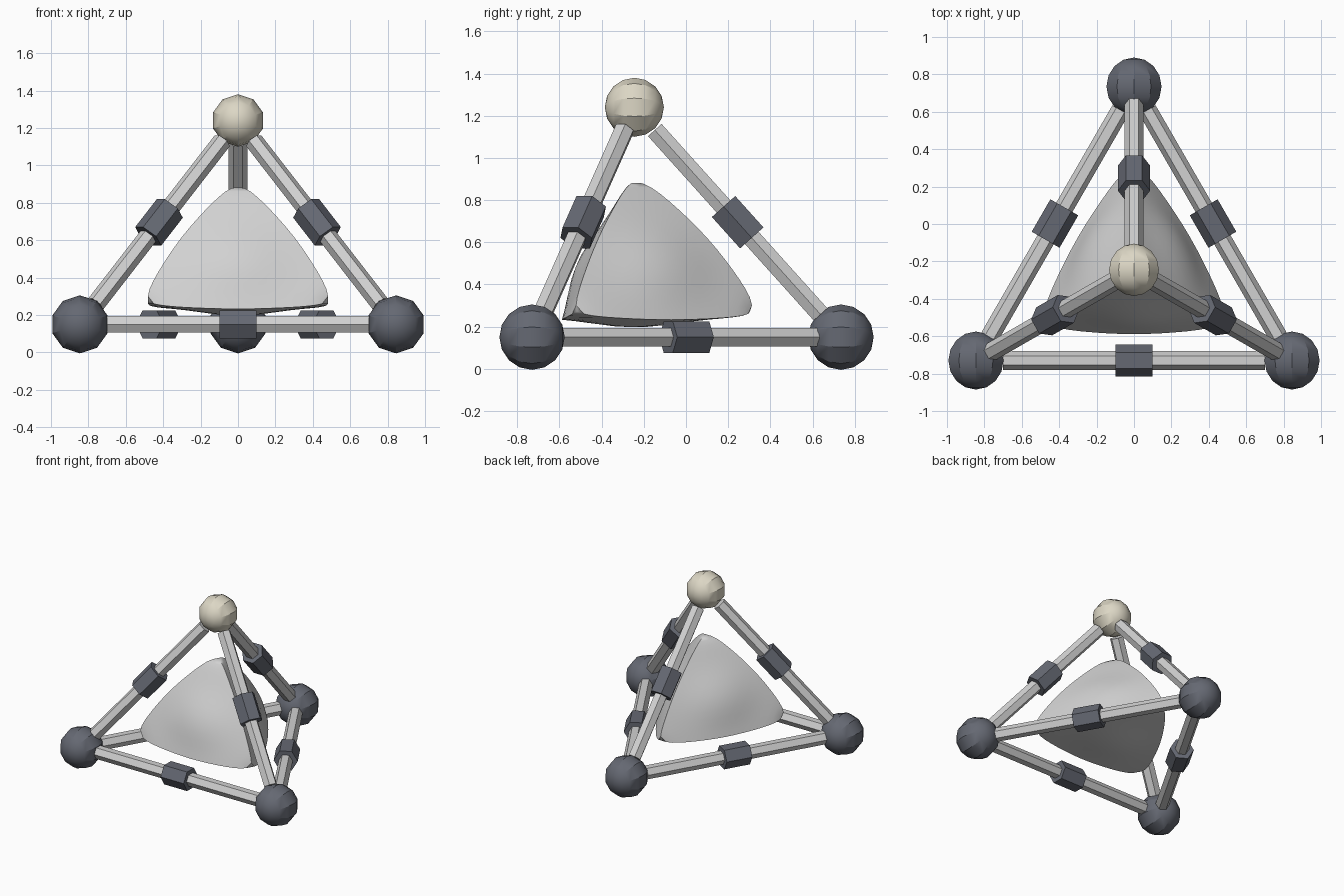
import bpy, bmesh, math
from mathutils import Vector, Matrix

cube = bpy.data.objects.get("Cube")
if cube:
    bpy.data.objects.remove(cube, do_unlink=True)


def material(name, rgb):
    mat = bpy.data.materials.new(name)
    mat.use_nodes = True
    mat.diffuse_color = (*rgb, 1)
    mat.node_tree.nodes["Principled BSDF"].inputs["Base Color"].default_value = (*rgb, 1)
    return mat


dark = material("slate grey", (0.13, 0.14, 0.17))
light = material("light grey", (0.64, 0.64, 0.64))
cream = material("cream", (0.72, 0.68, 0.56))


def add_object(name, bm, mat, smooth_angle=None):
    bmesh.ops.recalc_face_normals(bm, faces=bm.faces)
    mesh = bpy.data.meshes.new(name)
    bm.to_mesh(mesh)
    bm.free()
    mesh.materials.append(mat)
    obj = bpy.data.objects.new(name, mesh)
    bpy.context.collection.objects.link(obj)
    if smooth_angle:
        bpy.ops.object.select_all(action='DESELECT')
        obj.select_set(True)
        bpy.context.view_layer.objects.active = obj
        bpy.ops.object.shade_smooth_by_angle(angle=math.radians(smooth_angle))
    return obj


def ball(name, centre, radius, mat):
    # Poles lie along y, one meridian on each side at +-x
    bm = bmesh.new()
    turn = Matrix.Translation(centre) @ Matrix.Rotation(math.pi / 2, 4, 'X')
    bmesh.ops.create_uvsphere(bm, u_segments=10, v_segments=8, radius=radius, matrix=turn)
    add_object(name, bm, mat, 30)


def hex_rod(name, a, b, radius, mat):
    # Six-sided rod with two of its edges level with its axis
    d = (b - a).normalized()
    side = d.cross(Vector((0, 0, 1))).normalized()
    up = d.cross(side)
    frame = Matrix((side, up, d)).transposed().to_4x4()
    bm = bmesh.new()
    bmesh.ops.create_cone(bm, cap_ends=True, segments=6, radius1=radius, radius2=radius,
                          depth=(b - a).length,
                          matrix=Matrix.Translation((a + b) / 2) @ frame
                          @ Matrix.Rotation(math.pi / 2, 4, 'Z'))
    add_object(name, bm, mat)


# Corner balls
corners = {
    "left": Vector((0.845, -0.73, 0.15)),
    "right": Vector((-0.845, -0.73, 0.15)),
    "back": Vector((0, 0.735, 0.15)),
    "top": Vector((0, -0.245, 1.24)),
}
for key, pos in corners.items():
    if key == "top":
        ball("top_ball", pos, 0.14, cream)
    else:
        ball(key + "_corner_ball", pos, 0.155, dark)

# Struts with a sleeve around the middle of each
names = list(corners)
for i, first in enumerate(names):
    for second in names[i + 1:]:
        a, b = corners[first], corners[second]
        d = (b - a).normalized()
        mid = (a + b) / 2
        label = first + "_" + second
        hex_rod(label + "_strut", a + d * 0.145, b - d * 0.145, 0.05, light)
        hex_rod(label + "_sleeve", mid - d * 0.1, mid + d * 0.1, 0.086, dark)

# Puffed four-sided core: a fine tetrahedron pushed part way towards a sphere
R = 0.58
tips = [Vector((0, 0, R))]
for deg in (90, 210, 330):
    t = math.radians(deg)
    tips.append(Vector((math.cos(t) * math.sqrt(8) / 3, math.sin(t) * math.sqrt(8) / 3, -1 / 3)) * R)
bm = bmesh.new()
v = [bm.verts.new(p) for p in tips]
for skip in range(4):
    bm.faces.new([v[k] for k in range(4) if k != skip])
bmesh.ops.subdivide_edges(bm, edges=bm.edges[:], cuts=15, use_grid_fill=True)
for vert in bm.verts:
    weights = [(3 * vert.co.dot(tip) / R ** 2 + 1) / 4 for tip in tips]
    u = sum(w * w for w in weights) - 1 / 3
    puff = min(1, 0.25 + 0.4 * u + 1.6 * u * u)
    vert.co = vert.co.lerp(vert.co.normalized() * R, puff)
    vert.co.z *= 0.788
    vert.co += Vector((0, -0.243, 0.425))
add_object("core", bm, light, 40)
